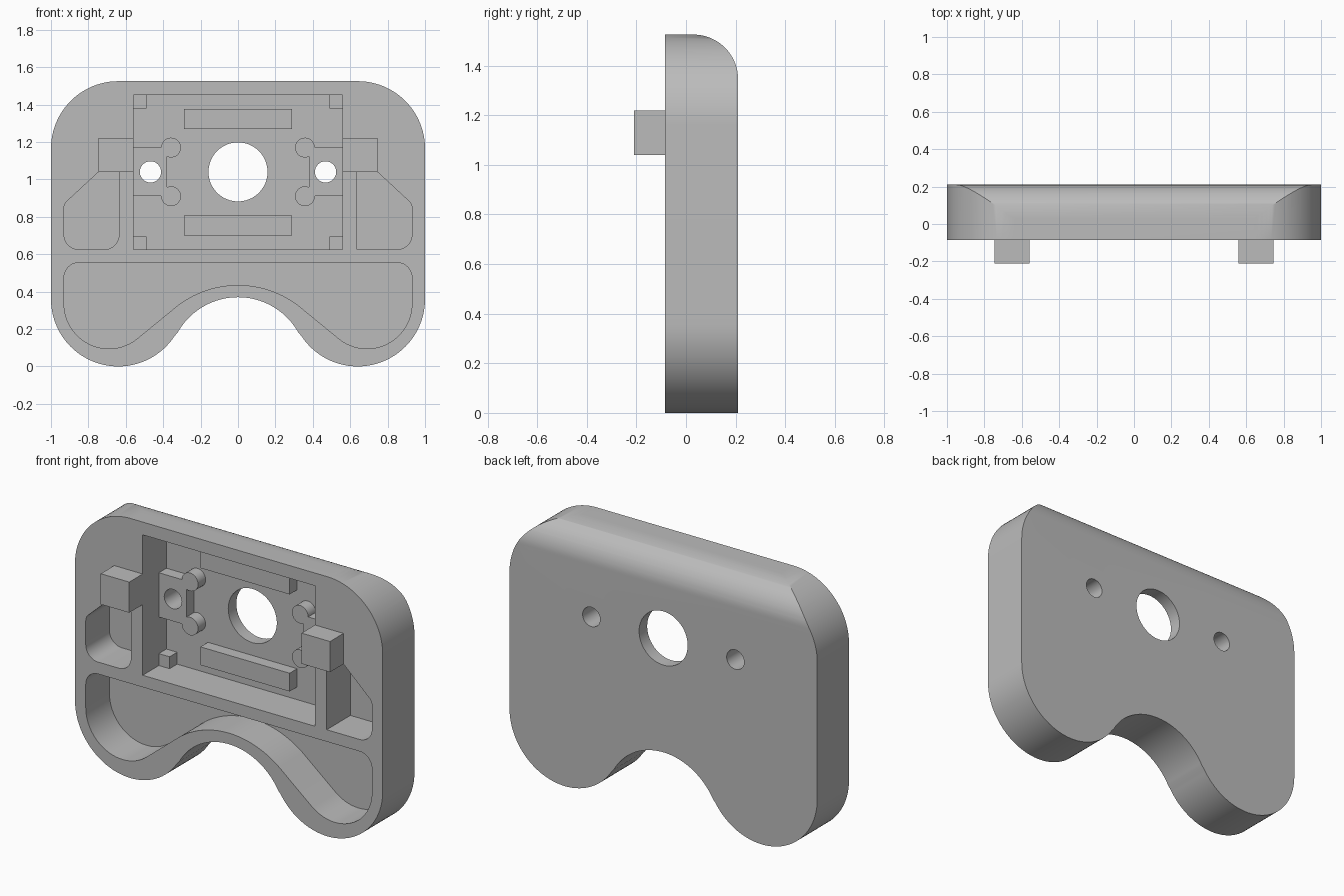
import bpy, bmesh
from math import sin, cos, radians

if "Cube" in bpy.data.objects:
    bpy.data.objects.remove(bpy.data.objects["Cube"])

FRONT, BACK, FLOOR, STEP = -0.085, 0.21, 0.135, 0.065

grey = bpy.data.materials.new("plain grey")
grey.use_nodes = True
COLOR = (0.5, 0.5, 0.5, 1)
grey.diffuse_color = COLOR
grey.node_tree.nodes["Principled BSDF"].inputs["Base Color"].default_value = COLOR


def arc(cx, cz, r, start, end, n=24):
    """Points along an arc, angles in degrees."""
    angles = [radians(start + (end - start) * i / n) for i in range(n + 1)]
    return [(cx + r * cos(a), cz + r * sin(a)) for a in angles]


def mirrored(half):
    """Close a right-hand outline with its mirror image."""
    return half + [(-x, z) for x, z in reversed(half) if abs(x) > 1e-5]


def prism(name, outline, lo, hi, along="Y"):
    """Extrude an outline along y (points are x, z) or x (points are y, z)."""
    bm = bmesh.new()
    place = (lambda p, d: (p[0], d, p[1])) if along == "Y" else (lambda p, d: (d, p[0], p[1]))
    rings = [[bm.verts.new(place(p, d)) for p in outline] for d in (lo, hi)]
    bm.faces.new(rings[0])
    bm.faces.new(rings[1][::-1])
    n = len(outline)
    for i in range(n):
        j = (i + 1) % n
        bm.faces.new((rings[0][i], rings[1][i], rings[1][j], rings[0][j]))
    bmesh.ops.recalc_face_normals(bm, faces=bm.faces)
    mesh = bpy.data.meshes.new(name)
    bm.to_mesh(mesh)
    bm.free()
    mesh.materials.append(grey)
    obj = bpy.data.objects.new(name, mesh)
    bpy.context.collection.objects.link(obj)
    return obj


def select(obj):
    bpy.ops.object.select_all(action="DESELECT")
    obj.select_set(True)
    bpy.context.view_layer.objects.active = obj


def combine(obj, cutter, operation="DIFFERENCE"):
    cutter.hide_render = True
    mod = obj.modifiers.new("cut", "BOOLEAN")
    mod.operation, mod.solver, mod.object = operation, "EXACT", cutter
    select(obj)
    bpy.ops.object.modifier_apply(modifier=mod.name)
    bpy.data.objects.remove(cutter)


def rect(x0, x1, z0, z1):
    return [(x0, z0), (x1, z0), (x1, z1), (x0, z1)]


def flip(points, side):
    return [(side * x, z) for x, z in points]


# Body: rounded slab with two lower lobes and an arched gap between them
lobe_angle = 209.4
half = (arc(0, 0, 0.37, 90, lobe_angle - 180)
        + arc(0.64, 0.36, 0.36, lobe_angle, 360, 40)[1:]
        + arc(0.64, 1.165, 0.36, 0, 90))
body = prism("body", mirrored(half), FRONT, BACK)

# Rounded top edge at the back
side_profile = ([(-0.3, -0.1), (BACK, -0.1)] + arc(0.03, 1.345, 0.18, 0, 90)
                + [(-0.3, 1.525)])
combine(body, prism("edge_cutter", side_profile, -1.1, 1.1, "X"), "INTERSECT")

# Central and lower pockets
combine(body, prism("centre_cutter", rect(-0.56, 0.56, 0.625, 1.45), -0.3, FLOOR))
lower = (arc(0, -0.095, 0.53, 90, 52) + arc(0.69, 0.335, 0.24, 232, 360)
         + arc(0.85, 0.475, 0.08, 0, 90, 10))
combine(body, prism("lower_cutter", mirrored(lower), -0.3, FLOOR))

# Side pockets: the inner lower corner is rounded on the right only
for side in (-1, 1):
    inner = arc(0.716, 0.705, 0.08, 180, 270, 10) if side < 0 else [(0.636, 0.625)]
    pocket = ([(0.636, 1.04)] + inner + arc(0.85, 0.705, 0.08, 270, 360, 10)
              + arc(0.88, 0.847, 0.05, 0, 45, 6) + [(0.745, 1.04)])
    combine(body, prism("side_cutter", flip(pocket, side), -0.3, FLOOR))

# Large centre hole
combine(body, prism("hole_cutter", arc(0, 1.04, 0.158, 0, 352.5, 47), -0.3, 0.3))

parts = [body]
for side, word in ((1, "left"), (-1, "right")):
    # Screw mount with two round bosses, drilled through with the body
    outline = ([(0.56, 0.91)] + arc(0.358, 0.91, 0.053, 0, -294.5)
               + arc(0.358, 1.17, 0.053, 294.5, 0) + [(0.56, 1.17)])
    mount = prism(word + "_screw_mount", flip(outline, side), STEP, FLOOR)
    for target in (body, mount):
        drill = prism("drill", flip(arc(0.468, 1.04, 0.057, 0, 348.75, 31), side), -0.3, 0.3)
        combine(target, drill)
    parts.append(mount)

    # Front tab and corner posts
    prism(word + "_front_tab", flip(rect(0.56, 0.745, 1.04, 1.22), side), -0.21, FRONT)
    for z, level in ((0.625, "lower"), (1.38, "upper")):
        prism(f"{word}_{level}_post", flip(rect(0.49, 0.56, z, z + 0.07), side), STEP, FLOOR)

# Raised bars above and below the centre hole
for z, level in ((0.70, "lower"), (1.27, "upper")):
    prism(level + "_bar", rect(-0.29, 0.29, z, z + 0.107), STEP, FLOOR)

for obj in parts:
    select(obj)
    bpy.ops.object.shade_smooth_by_angle(angle=radians(30))
